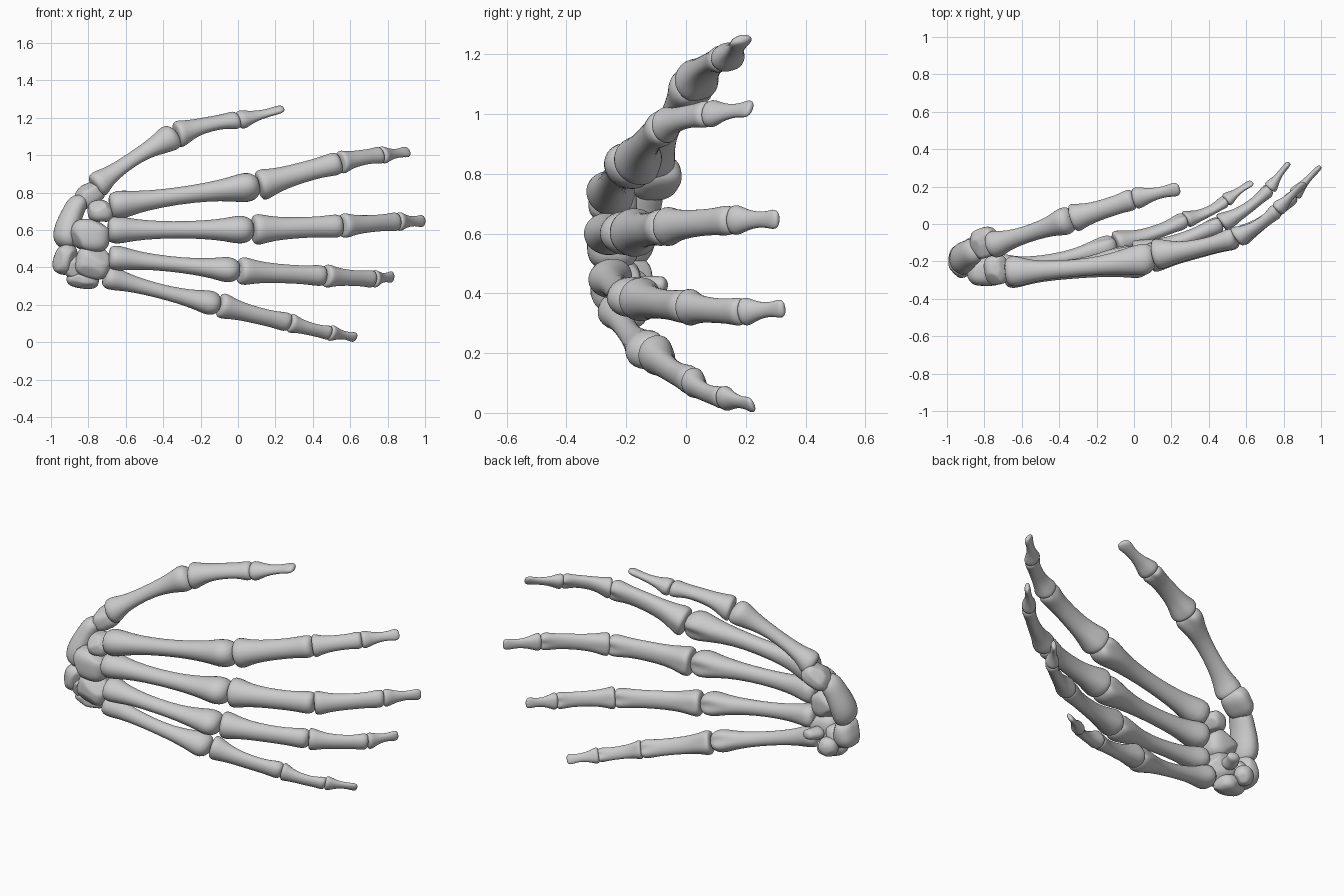
import bpy, bmesh, math, random
from mathutils import Vector, Euler

if "Cube" in bpy.data.objects:
    bpy.data.objects.remove(bpy.data.objects["Cube"])

random.seed(4)
SIDES = 16

# Profiles: (position along bone, width factor, depth factor, palmar condyle amount)
META = [(0, .6, .6, 0), (.012, .88, .9, 0), (.06, 1, 1, .1), (.13, .88, .84, 0), (.24, .68, .62, 0),
        (.45, .58, .54, 0), (.65, .64, .6, 0), (.8, .8, .78, .05), (.88, 1, .97, .25),
        (.94, .97, 1.02, .3), (.98, .75, .78, .2), (1, .42, .45, 0)]
PROX = [(0, .7, .7, 0), (.015, .95, .95, .05), (.07, 1.02, 1, .15), (.16, .86, .84, .1), (.32, .72, .66, 0),
        (.55, .67, .58, 0), (.75, .67, .56, 0), (.87, .74, .64, .15), (.94, .76, .7, .35),
        (.985, .64, .56, .3), (1, .4, .32, 0)]
DIST = [(0, .7, .65, 0), (.03, 1, .95, .05), (.13, 1, .98, .1), (.3, .7, .66, 0), (.55, .5, .46, 0),
        (.75, .55, .44, 0), (.88, .68, .44, 0), (.96, .58, .36, 0), (1, .3, .2, 0)]
KIDNEY = [(0, .3, .3, 0), (.04, .7, .7, 0), (.15, 1, 1, 0), (.4, 1, .95, 0), (.65, .85, .8, 0),
          (.85, .85, .8, 0), (.96, .6, .6, 0), (1, .25, .25, 0)]


def finish(name, bm, levels):
    bmesh.ops.recalc_face_normals(bm, faces=bm.faces)
    me = bpy.data.meshes.new(name)
    bm.to_mesh(me)
    bm.free()
    for p in me.polygons:
        p.use_smooth = True
    ob = bpy.data.objects.new(name, me)
    bpy.context.collection.objects.link(ob)
    if levels:
        ob.modifiers.new("smooth", 'SUBSURF').levels = levels
        ob.modifiers["smooth"].render_levels = levels
    return ob


def bone(name, p0, p1, w, h, profile, dorsal, bow=0.0):
    """Long bone: rings lofted from p0 to p1, w / h are half width and half depth."""
    p0, p1 = Vector(p0), Vector(p1)
    d = (p1 - p0).normalized()
    up = Vector(dorsal)
    up = (up - d * up.dot(d)).normalized()
    side = d.cross(up)
    bm = bmesh.new()
    rings = []
    for t, fw, fh, groove in profile:
        c = p0.lerp(p1, t) + up * bow * math.sin(math.pi * t)
        ring = []
        for i in range(SIDES):
            a = 2 * math.pi * i / SIDES
            x, y = math.cos(a), math.sin(a)
            if y < 0:
                y *= (1 - groove * 1.3 * math.exp(-(x / .4) ** 2)) * (.8 if groove == 0 else 1.02)
            ring.append(bm.verts.new(c + side * x * w * fw * 1.03 + up * y * h * fh * 1.03))
        rings.append(ring)
    for r0, r1 in zip(rings, rings[1:]):
        for i in range(SIDES):
            j = (i + 1) % SIDES
            bm.faces.new((r0[i], r0[j], r1[j], r1[i]))
    bm.faces.new(rings[0])
    bm.faces.new(rings[-1])
    return finish(name, bm, 1)


def pebble(name, loc, half, rot=(0, 0, 0), power=3.0):
    """Wrist bone: blocky superellipsoid with soft facets."""
    bm = bmesh.new()
    bmesh.ops.create_icosphere(bm, subdivisions=4, radius=1)
    cuts = [(Vector([random.uniform(-1, 1) for _ in range(3)]).normalized(),
             random.uniform(.88, 1.0)) for _ in range(7)]
    m = Euler([math.radians(a) for a in rot]).to_matrix()
    for v in bm.verts:
        n = v.co.copy()
        v.co = n / sum(abs(k) ** power for k in n) ** (1 / power)
        for cn, cd in cuts:
            over = v.co.dot(cn) - cd
            if over > 0:
                v.co -= cn * over * .8
        v.co = m @ Vector(v.co[i] * half[i] for i in range(3)) + Vector(loc)
    return finish(name, bm, 0)


# Fingers: dorsal direction, joints (base to tip), half sizes (width, depth) per bone
FINGERS = {
    "thumb": ((-.4, -.35, .85),
              [(-.765, -.115, .825), (-.33, .03, 1.105), (.0, .135, 1.185), (.245, .19, 1.25)],
              [(.075, .075), (.076, .074), (.058, .052)]),
    "index": ((0, -1, .35),
              [(-.685, -.25, .725), (.11, -.175, .835), (.545, -.07, .96), (.765, .075, 1.0), (.915, .22, 1.02)],
              [(.077, .09), (.082, .086), (.062, .058), (.048, .04)]),
    "middle": ((0, -1, 0),
               [(-.695, -.258, .6), (.08, -.19, .602), (.555, -.07, .622), (.855, .155, .645), (.997, .31, .648)],
               [(.075, .088), (.082, .086), (.066, .06), (.05, .04)]),
    "ring": ((0, -1, -.12),
             [(-.69, -.25, .455), (.005, -.172, .382), (.465, .005, .355), (.725, .19, .338), (.83, .33, .35)],
             [(.068, .082), (.074, .077), (.062, .057), (.047, .039)]),
    "little": ((0, -1, -.4),
               [(-.715, -.23, .355), (-.1, -.115, .2), (.275, .025, .105), (.49, .125, .05), (.633, .225, .024)],
               [(.064, .074), (.068, .066), (.052, .047), (.044, .036)]),
}
for finger, (dorsal, joints, sizes) in FINGERS.items():
    names = ["metacarpal", "proximal", "middle_phalanx", "distal"]
    if finger == "thumb":
        names.remove("middle_phalanx")
    for k, nm in enumerate(names):
        a, b = Vector(joints[k]), Vector(joints[k + 1])
        # bones nest slightly into the next joint
        lap = (b - a).normalized() * .005
        prof = META if k == 0 else DIST if nm == "distal" else PROX
        if k == 1:
            a += Vector((0, .014 if finger != "thumb" else 0, 0))
        bow = .018 if k == 0 else .015
        bone(f"{finger}_{nm}", a - lap * .4, b + (lap if nm != "distal" else lap * 0),
             *sizes[k], prof, dorsal, bow if nm != "distal" else -.004)

# Wrist: curved scaphoid, then the blocky bones
bone("scaphoid", (-.925, -.205, .5), (-.83, -.13, .78), .085, .078, KIDNEY, (-1, -.1, .3), .02)
pebble("lunate", (-.925, -.2, .445), (.06, .088, .085), (0, 20, 0), 2.5)
pebble("triquetrum", (-.87, -.2, .41), (.05, .08, .07), (10, 25, 0), 2.6)
pebble("pisiform", (-.86, -.12, .37), (.055, .05, .055), (0, 0, 20), 2.2)
pebble("ulnar_wrist_bone", (-.83, -.205, .335), (.085, .07, .048), (0, 8, 10), 2.8)
pebble("capitate", (-.79, -.245, .57), (.105, .086, .088), (0, 5, 0), 3.0)
pebble("hamate", (-.775, -.235, .425), (.095, .085, .085), (0, 15, 0), 3.0)
pebble("trapezoid", (-.735, -.245, .7), (.066, .08, .06), (0, 0, 10), 2.8)
pebble("trapezium", (-.8, -.1, .785), (.085, .08, .06), (0, -30, 20), 2.8)

# Palm-side hook of the hamate
bone("hamate_hook", (-.775, -.17, .42), (-.74, -.065, .43), .035, .05, KIDNEY, (-1, 0, 0), .01)
